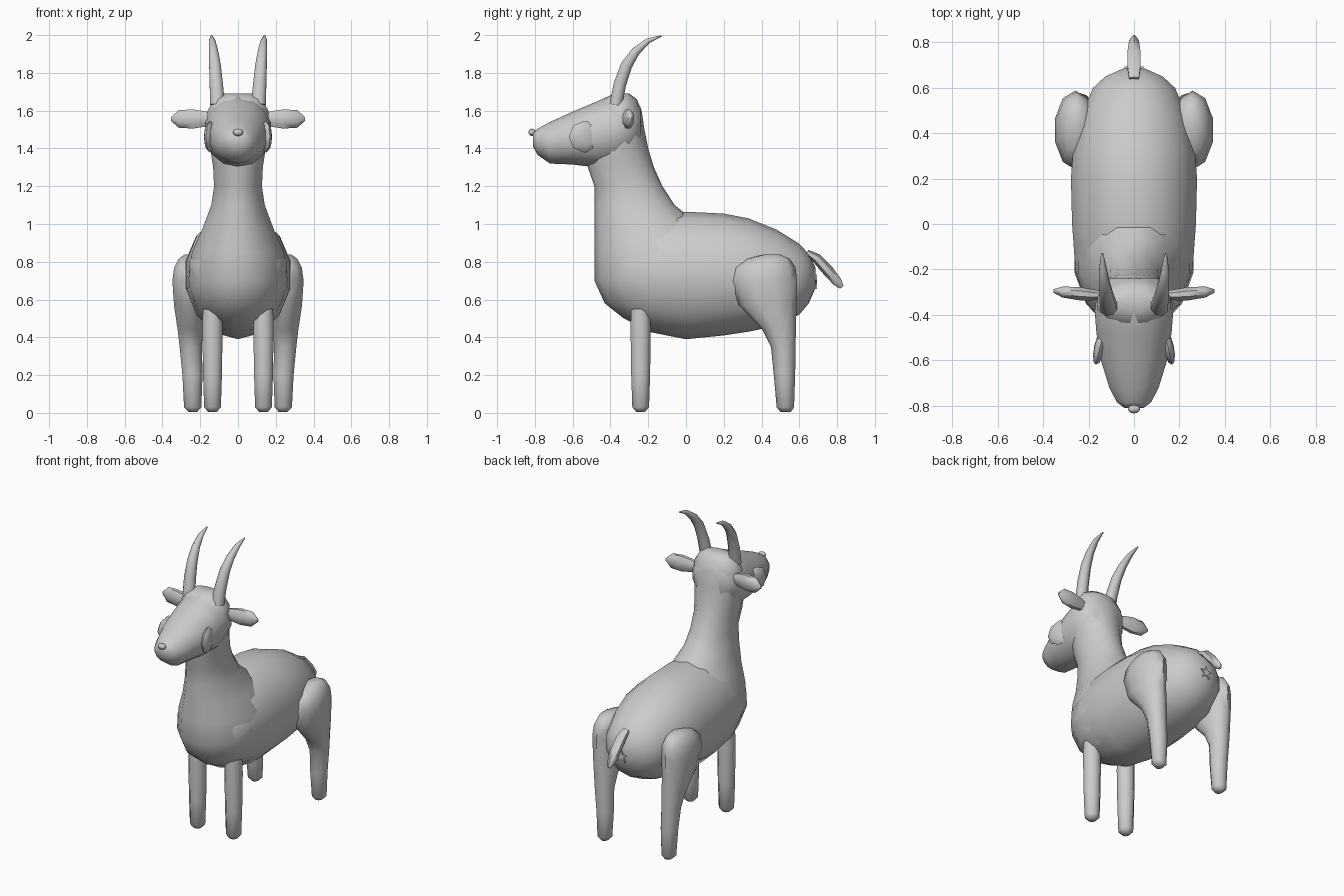
import bpy, bmesh, math
from mathutils import Vector, Matrix

mat = bpy.data.materials.new("plain grey")
mat.diffuse_color = (0.6, 0.6, 0.6, 1)


def finish(bm, name, angle=55):
    bmesh.ops.recalc_face_normals(bm, faces=bm.faces[:])
    mesh = bpy.data.meshes.new(name)
    bm.to_mesh(mesh)
    bm.free()
    mesh.materials.append(mat)
    ob = bpy.data.objects.new(name, mesh)
    bpy.context.collection.objects.link(ob)
    bpy.ops.object.select_all(action='DESELECT')
    ob.select_set(True)
    bpy.context.view_layer.objects.active = ob
    bpy.ops.object.shade_smooth_by_angle(angle=math.radians(angle))
    return ob


def loft(name, rings, sides):
    """Skin a list of (centre, half axis u, half axis v) ellipses and cap the ends."""
    bm = bmesh.new()
    loops = []
    for c, u, v in rings:
        loops.append([bm.verts.new(c + u * math.cos(a) + v * math.sin(a))
                      for a in (2 * math.pi * (i + 0.5) / sides for i in range(sides))])
    for a, b in zip(loops, loops[1:]):
        for i in range(sides):
            j = (i + 1) % sides
            bm.faces.new((a[i], a[j], b[j], b[i]))
    bm.faces.new(loops[0])
    bm.faces.new(loops[-1])
    return finish(bm, name)


def ring_y(y, z0, z1, w):
    return (Vector((0, y, (z0 + z1) / 2)), Vector((w, 0, 0)), Vector((0, 0, (z1 - z0) / 2)))


def ring_z(z, y0, y1, x0, x1):
    return (Vector(((x0 + x1) / 2, (y0 + y1) / 2, z)),
            Vector(((x1 - x0) / 2, 0, 0)), Vector((0, (y1 - y0) / 2, 0)))


def tube(name, path, sides):
    """Path points are (x, y, z, half width in x, half depth) bending in the y-z plane."""
    pts = [Vector(p[:3]) for p in path]
    rings = []
    for i, p in enumerate(path):
        d = (pts[min(i + 1, len(pts) - 1)] - pts[max(i - 1, 0)]).normalized()
        rings.append((pts[i], Vector((p[3], 0, 0)), d.cross(Vector((1, 0, 0))).normalized() * p[4]))
    return loft(name, rings, sides)


def ball(name, loc, scale, turn=0, segs=8, rows=6):
    bm = bmesh.new()
    bmesh.ops.create_uvsphere(bm, u_segments=segs, v_segments=rows, radius=1)
    m = Matrix.Translation(loc) @ Matrix.Rotation(turn, 4, 'Z') \
        @ Matrix.Diagonal((*scale, 1)) @ Matrix.Rotation(math.pi / 2, 4, 'Y')
    bmesh.ops.transform(bm, matrix=m, verts=bm.verts[:])
    return finish(bm, name)


# Torso
loft("torso", [ring_y(*r) for r in (
    (-0.43, 0.60, 0.85, 0.12), (-0.34, 0.51, 0.97, 0.22), (-0.2, 0.43, 1.04, 0.265),
    (0.0, 0.39, 1.065, 0.28), (0.2, 0.41, 1.055, 0.285), (0.33, 0.43, 1.03, 0.275),
    (0.48, 0.46, 0.97, 0.24), (0.6, 0.52, 0.895, 0.185), (0.65, 0.58, 0.84, 0.13),
    (0.685, 0.66, 0.77, 0.05))], 14)

# Chest and neck
loft("neck", [ring_z(z, a, b, -w, w) for z, a, b, w in (
    (0.44, -0.2, 0.05, 0.10), (0.5, -0.33, 0.15, 0.18), (0.58, -0.43, 0.2, 0.235),
    (0.7, -0.485, 0.22, 0.27), (0.85, -0.485, 0.2, 0.25), (0.97, -0.485, 0.1, 0.195),
    (1.1, -0.485, -0.06, 0.145), (1.2, -0.485, -0.125, 0.13), (1.3, -0.52, -0.17, 0.135),
    (1.4, -0.52, -0.2, 0.15), (1.5, -0.5, -0.22, 0.165), (1.6, -0.46, -0.235, 0.165),
    (1.66, -0.44, -0.26, 0.13), (1.69, -0.38, -0.3, 0.08))], 14)

# Head
loft("head", [ring_y(*r) for r in (
    (-0.81, 1.41, 1.485, 0.045), (-0.785, 1.365, 1.505, 0.078), (-0.72, 1.32, 1.54, 0.112),
    (-0.6, 1.315, 1.595, 0.15), (-0.48, 1.30, 1.645, 0.17), (-0.38, 1.30, 1.69, 0.178),
    (-0.3, 1.34, 1.69, 0.165), (-0.24, 1.42, 1.62, 0.11))], 14)

# Nose
ball("nose", (0, -0.815, 1.485), (0.027, 0.02, 0.02))

# Tail
tube("tail", ((0, 0.64, 0.85, 0.025, 0.015), (0, 0.69, 0.82, 0.033, 0.026),
              (0, 0.75, 0.755, 0.033, 0.03), (0, 0.8, 0.695, 0.025, 0.025),
              (0, 0.825, 0.665, 0.008, 0.012)), 6)

# Small star under the tail
bm = bmesh.new()
star = [bm.verts.new((r * math.sin(a), 0.66, 0.69 + r * math.cos(a)))
        for r, a in ((0.043 if i % 2 == 0 else 0.018, i * math.pi / 5) for i in range(10))]
face = bm.faces.new(star)
out = bmesh.ops.extrude_face_region(bm, geom=[face])
bmesh.ops.translate(bm, vec=(0, 0.034, 0),
                    verts=[g for g in out["geom"] if isinstance(g, bmesh.types.BMVert)])
finish(bm, "rump_star", 30)

# Paired parts
for s, side in ((1, "right"), (-1, "left")):
    # Horn
    tube("horn_" + side, [(s * x, y, z, w, d) for x, y, z, w, d in (
        (0.108, -0.372, 1.63, 0.042, 0.036), (0.115, -0.35, 1.74, 0.038, 0.036),
        (0.122, -0.315, 1.84, 0.033, 0.033), (0.13, -0.265, 1.915, 0.026, 0.025),
        (0.137, -0.2, 1.97, 0.018, 0.015), (0.14, -0.13, 1.996, 0.005, 0.004))], 8)
    # Ear
    loft("ear_" + side, [(Vector((s * x, y, 1.556)), Vector((0, d, 0)), Vector((0, 0, h)))
                         for x, y, d, h in (
        (0.13, -0.315, 0.02, 0.03), (0.18, -0.312, 0.026, 0.045), (0.24, -0.307, 0.032, 0.055),
        (0.315, -0.3, 0.026, 0.05), (0.355, -0.295, 0.008, 0.01))], 8)
    # Eye
    ball("eye_" + side, (s * 0.148, -0.535, 1.462), (0.026, 0.088, 0.085), s * 0.24)
    # Front leg
    loft("front_leg_" + side, [ring_z(z, -0.24 - r, -0.24 + r, s * 0.135 - r, s * 0.135 + r)
                               for z, r in ((0.005, 0.025), (0.03, 0.048), (0.2, 0.054),
                                            (0.45, 0.058), (0.55, 0.055))], 8)
    # Hind leg with thigh
    loft("hind_leg_" + side, [ring_z(z, a, b, s * i, s * o) for z, a, b, i, o in (
        (0.005, 0.50, 0.555, 0.215, 0.262), (0.03, 0.48, 0.572, 0.192, 0.288),
        (0.2, 0.465, 0.578, 0.185, 0.297), (0.35, 0.45, 0.58, 0.188, 0.312),
        (0.44, 0.405, 0.582, 0.182, 0.323), (0.57, 0.28, 0.585, 0.175, 0.343),
        (0.7, 0.24, 0.588, 0.165, 0.352), (0.77, 0.255, 0.58, 0.17, 0.342),
        (0.815, 0.32, 0.55, 0.19, 0.318), (0.838, 0.41, 0.5, 0.22, 0.285))], 10)
